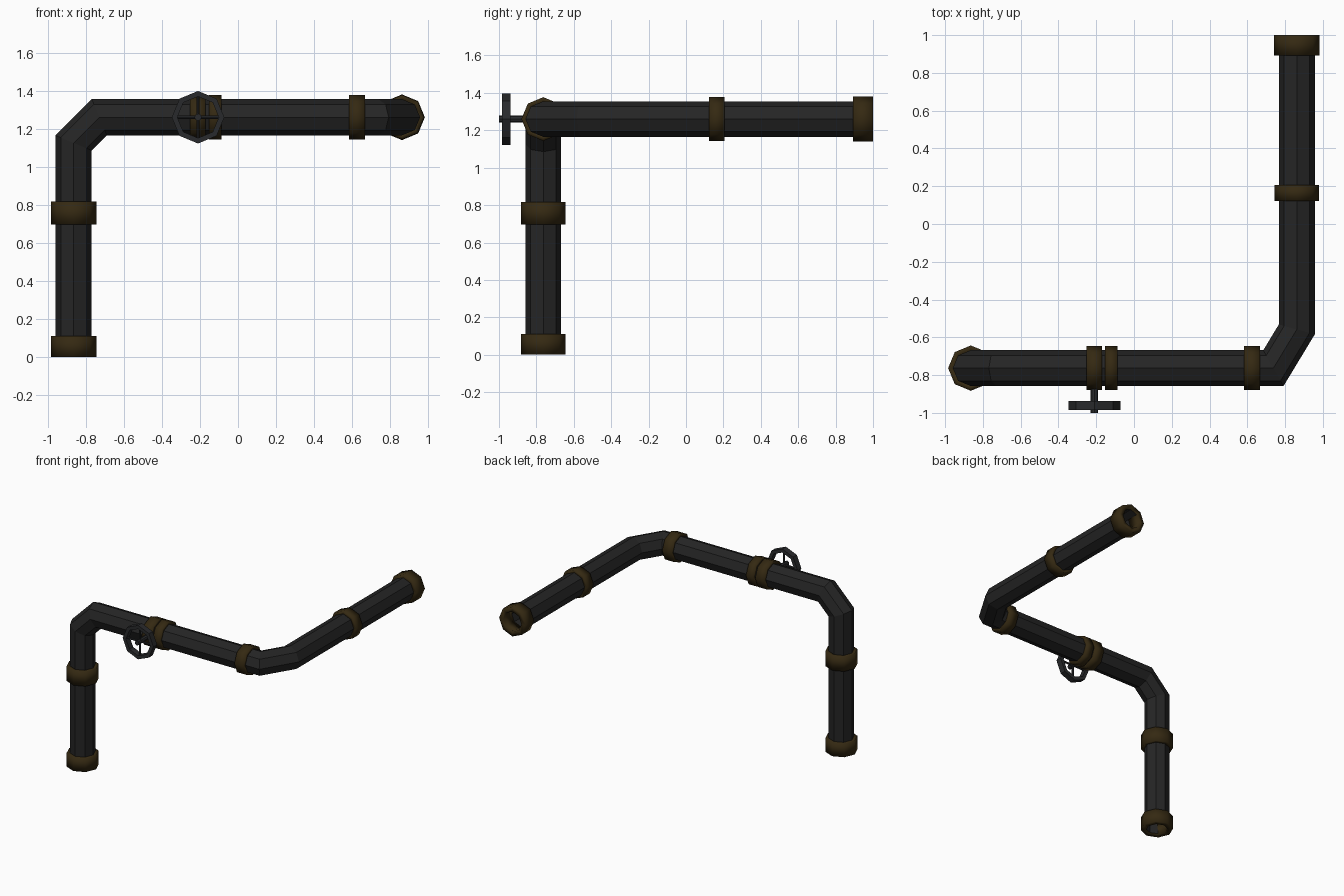
import bpy, bmesh, math
from mathutils import Vector, Matrix

if "Cube" in bpy.data.objects:
    bpy.data.objects.remove(bpy.data.objects["Cube"])


def material(name, rgb):
    m = bpy.data.materials.new(name)
    m.diffuse_color = (*rgb, 1)
    m.use_nodes = True
    m.node_tree.nodes["Principled BSDF"].inputs["Base Color"].default_value = m.diffuse_color
    return m


IRON = material("dark iron", (0.018, 0.018, 0.018))
BRASS = material("aged brass", (0.035, 0.022, 0.006))
WHEEL = material("valve grey", (0.022, 0.023, 0.025))

PX, PY, PZ, QX = -0.864, -0.763, 1.26, 0.862   # pipe centre lines
R = 0.095


def finish(bm, name, mat, smooth=False):
    bmesh.ops.recalc_face_normals(bm, faces=bm.faces)
    me = bpy.data.meshes.new(name)
    bm.to_mesh(me)
    bm.free()
    me.materials.append(mat)
    for p in me.polygons:
        p.use_smooth = smooth
    ob = bpy.data.objects.new(name, me)
    bpy.context.collection.objects.link(ob)
    return ob


def bridge(bm, a, b):
    for i in range(len(a)):
        j = (i + 1) % len(a)
        bm.faces.new((a[i], a[j], b[j], b[i]))


def octagon(r):
    return [Vector((r * math.cos(i * math.pi / 4), r * math.sin(i * math.pi / 4), 0))
            for i in range(8)]


AXES = {"z": Matrix(),
        "x": Matrix.Rotation(math.pi / 2, 4, "Y"),
        "y": Matrix.Rotation(-math.pi / 2, 4, "X")}


def ring(name, axis, start, length, outer, inner, mat, smooth=False):
    """Eight-sided ring along an axis, or a solid rod when inner is 0."""
    bm = bmesh.new()
    mt = Matrix.Translation(start) @ AXES[axis]

    def loop(r, z):
        return [bm.verts.new(mt @ (v + Vector((0, 0, z)))) for v in octagon(r)]
    lo, hi = loop(outer, 0), loop(outer, length)
    bridge(bm, lo, hi)
    if inner:
        li, hi2 = loop(inner, 0), loop(inner, length)
        bridge(bm, hi, hi2)
        bridge(bm, hi2, li)
        bridge(bm, li, lo)
    else:
        bm.faces.new(lo)
        bm.faces.new(hi)
    return finish(bm, name, mat, smooth)


# Main pipe: octagon swept along the path with mitred bends
path = [Vector(p) for p in (
    (PX, PY, 0.01), (PX, PY, 1.125), (PX + 0.135, PY, PZ),
    (0.738, PY, PZ), (QX, PY + 0.205, PZ), (QX, 0.99, PZ))]
bm = bmesh.new()
co = [path[0] + v for v in octagon(R)]
prev = [bm.verts.new(c) for c in co]
for i in range(1, len(path)):
    d = (path[i] - path[i - 1]).normalized()
    nxt = (path[i + 1] - path[i]).normalized() if i + 1 < len(path) else d
    n = d + nxt
    co = [c + d * ((path[i] - c).dot(n) / d.dot(n)) for c in co]
    cur = [bm.verts.new(c) for c in co]
    bridge(bm, prev, cur)
    prev = cur
pipe = finish(bm, "pipe", IRON)
wall = pipe.modifiers.new("wall", "SOLIDIFY")
wall.thickness = 0.014
wall.offset = -1

# Collars
for name, axis, start, length, outer, inner in (
        ("foot_collar", "z", (PX, PY, 0), 0.11, 0.12, 0.081),
        ("riser_collar", "z", (PX, PY, 0.697), 0.12, 0.12, 0.09),
        ("valve_collar_left", "x", (-0.251, PY, PZ), 0.081, 0.117, 0.09),
        ("valve_collar_right", "x", (-0.153, PY, PZ), 0.066, 0.117, 0.09),
        ("bend_collar", "x", (0.583, PY, PZ), 0.084, 0.117, 0.09),
        ("run_collar", "y", (QX, 0.122, PZ), 0.084, 0.117, 0.09),
        ("end_collar", "y", (QX, 0.893, PZ), 0.107, 0.12, 0.081)):
    ring(name, axis, start, length, outer, inner, BRASS, True)

# Valve: stem, hand wheel and four spokes
VX = -0.21
ring("valve_stem", "y", (VX, -1.0, PZ), 0.16, 0.019, 0, WHEEL)
ring("hand_wheel", "y", (VX, -0.985, PZ), 0.048, 0.138, 0.109, WHEEL)
ring("wheel_spoke_across", "x", (VX - 0.115, -0.961, PZ), 0.23, 0.008, 0, WHEEL)
ring("wheel_spoke_upright", "z", (VX, -0.961, PZ - 0.115), 0.23, 0.008, 0, WHEEL)
